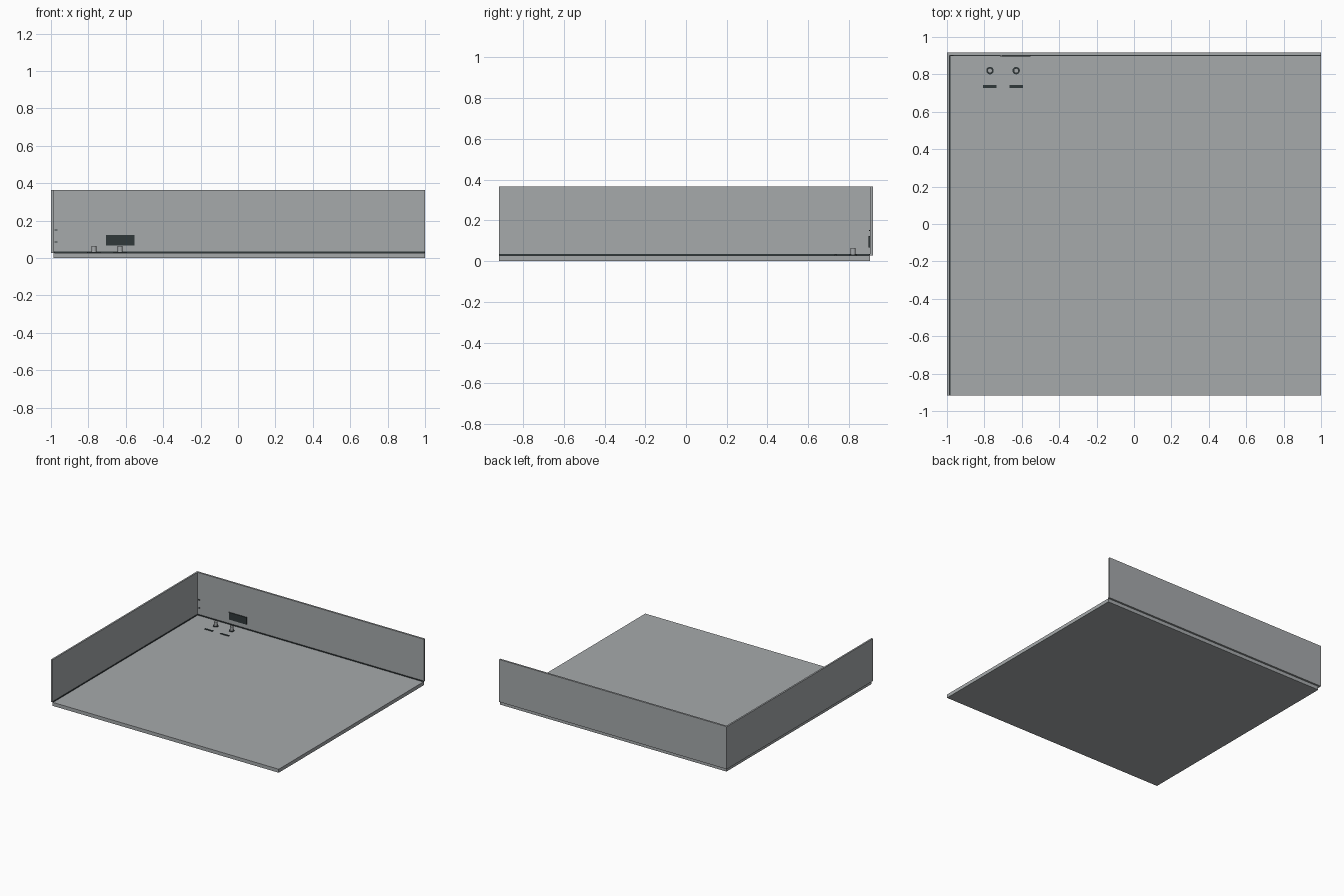
import bpy

cube = bpy.data.objects.get("Cube")
if cube:
    bpy.data.objects.remove(cube, do_unlink=True)


def make_material(name, rgb):
    mat = bpy.data.materials.new(name)
    mat.use_nodes = True
    color = (*rgb, 1)
    mat.diffuse_color = color
    mat.node_tree.nodes["Principled BSDF"].inputs["Base Color"].default_value = color
    return mat


grey = make_material("light grey", (0.38, 0.40, 0.41))
dark = make_material("dark slate", (0.03, 0.04, 0.042))


def box(name, x, y, z, mat):
    """Box from (low, high) ranges on each axis."""
    bpy.ops.mesh.primitive_cube_add(size=1)
    ob = bpy.context.object
    ob.name = name
    ob.location = [(a + b) / 2 for a, b in (x, y, z)]
    ob.scale = [b - a for a, b in (x, y, z)]
    ob.data.materials.append(mat)
    return ob


def cylinder(name, x, y, z, radius, mat):
    bpy.ops.mesh.primitive_cylinder_add(
        vertices=24, radius=radius, depth=z[1] - z[0], location=(x, y, sum(z) / 2))
    ob = bpy.context.object
    ob.name = name
    ob.data.materials.append(mat)
    bpy.ops.object.shade_smooth_by_angle()


LEFT, BACK, FRONT = -0.987, 0.902, -0.917   # inner wall faces and front edge
FLOOR, TOP = 0.028, 0.365

# Floor slab and the two walls standing along its edges
box("floor", (LEFT, 1), (FRONT, BACK), (0, FLOOR), grey)
box("back_wall", (-1, 1), (BACK, -FRONT), (FLOOR, TOP), grey)
box("side_wall", (-1, LEFT), (FRONT, BACK), (FLOOR, TOP), grey)

# Dark seam strips where the walls meet the floor
box("back_seam", (LEFT, 1), (BACK - 0.005, BACK), (FLOOR, FLOOR + 0.006), dark)
box("side_seam", (LEFT, LEFT + 0.005), (FRONT, BACK), (FLOOR, FLOOR + 0.006), dark)

# Pipe stubs with a floor flange, and a slot in front of each
for side, x in (("right", -0.77), ("left", -0.63)):
    cylinder(side + "_flange", x, 0.82, (FLOOR, FLOOR + 0.004), 0.02, dark)
    cylinder(side + "_pipe", x, 0.82, (FLOOR, 0.065), 0.013, grey)
    box(side + "_floor_slot", (x - 0.036, x + 0.036), (0.728, 0.742),
        (FLOOR, FLOOR + 0.004), dark)

# Wall grille with a pale end strip
box("wall_grille", (-0.706, -0.553), (BACK - 0.006, BACK), (0.067, 0.124), dark)
box("grille_end", (-0.716, -0.706), (BACK - 0.006, BACK), (0.067, 0.124), grey)

# Small marks on the back wall near the corner
for i, z in enumerate((0.086, 0.15)):
    box(f"corner_mark_{i}", (-0.982, -0.966), (BACK - 0.004, BACK), (z - 0.003, z + 0.003), dark)
